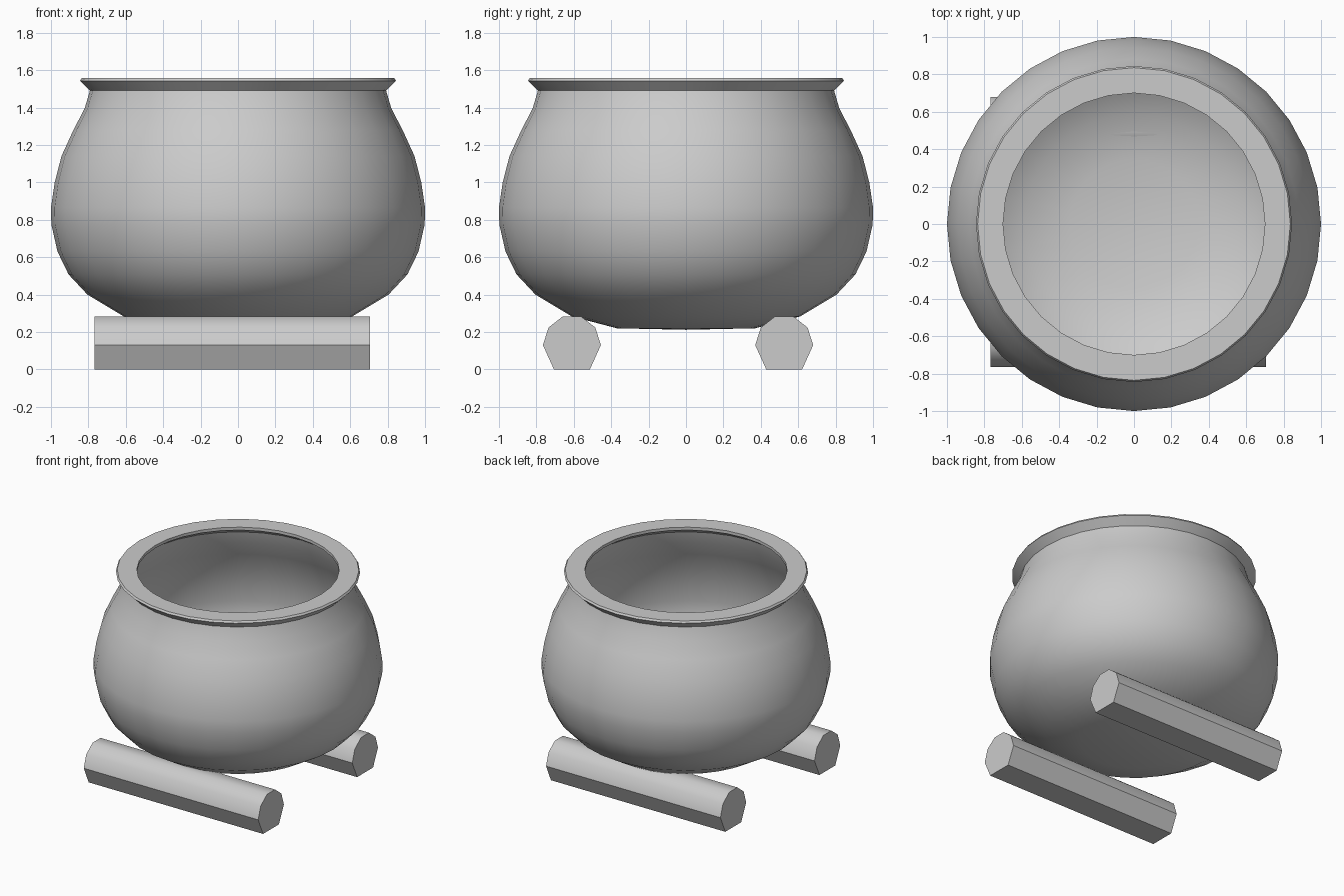
import bpy, bmesh, math

if "Cube" in bpy.data.objects:
    bpy.data.objects.remove(bpy.data.objects["Cube"])


def finish(bm, name, angle):
    bmesh.ops.recalc_face_normals(bm, faces=bm.faces)
    mesh = bpy.data.meshes.new(name)
    bm.to_mesh(mesh)
    bm.free()
    ob = bpy.data.objects.new(name, mesh)
    bpy.context.collection.objects.link(ob)
    bpy.ops.object.select_all(action='DESELECT')
    bpy.context.view_layer.objects.active = ob
    ob.select_set(True)
    bpy.ops.object.shade_smooth_by_angle(angle=math.radians(angle))
    return ob


def lathe(name, profile, sides):
    bm = bmesh.new()
    verts = [bm.verts.new((r, 0, z)) for r, z in profile]
    edges = [bm.edges.new(pair) for pair in zip(verts, verts[1:])]
    bmesh.ops.spin(bm, geom=verts + edges, cent=(0, 0, 0), axis=(0, 0, 1),
                   angle=math.tau, steps=sides, use_duplicate=False)
    bmesh.ops.remove_doubles(bm, verts=bm.verts, dist=0.0005)
    return finish(bm, name, 32)


def log(name, y, section, x0, x1):
    bm = bmesh.new()
    face = bm.faces.new([bm.verts.new((x0, y + dy, z)) for dy, z in section])
    new = bmesh.ops.extrude_face_region(bm, geom=[face])['geom']
    bmesh.ops.translate(bm, vec=(x1 - x0, 0, 0),
                        verts=[v for v in new if isinstance(v, bmesh.types.BMVert)])
    return finish(bm, name, 40)


# Pot: outer belly, flared rim, then a thin inner wall down to the floor
belly = [(0.37, 0.22), (0.61, 0.283), (0.805, 0.40), (0.906, 0.508),
         (0.965, 0.63), (0.998, 0.775), (1.0, 0.865), (0.98, 1.0),
         (0.944, 1.14), (0.88, 1.28), (0.82, 1.395), (0.792, 1.49)]
rim = [(0.845, 1.543), (0.836, 1.557), (0.70, 1.557), (0.70, 1.535)]
wall = 0.025
inner = [(r - wall, z + wall * max(0, 0.85 - z) / 0.6) for r, z in reversed(belly)]
lathe("cauldron", [(0, 0.212)] + belly + rim + inner + [(0, 0.24)], 32)

# Logs: faceted round top, flat underside
section = [(-0.096, 0), (0.096, 0), (0.155, 0.13), (0.125, 0.224), (0.048, 0.284),
           (-0.048, 0.284), (-0.125, 0.224), (-0.155, 0.13)]
for name, y in (("front_log", -0.61), ("back_log", 0.525)):
    log(name, y, section, -0.767, 0.706)
